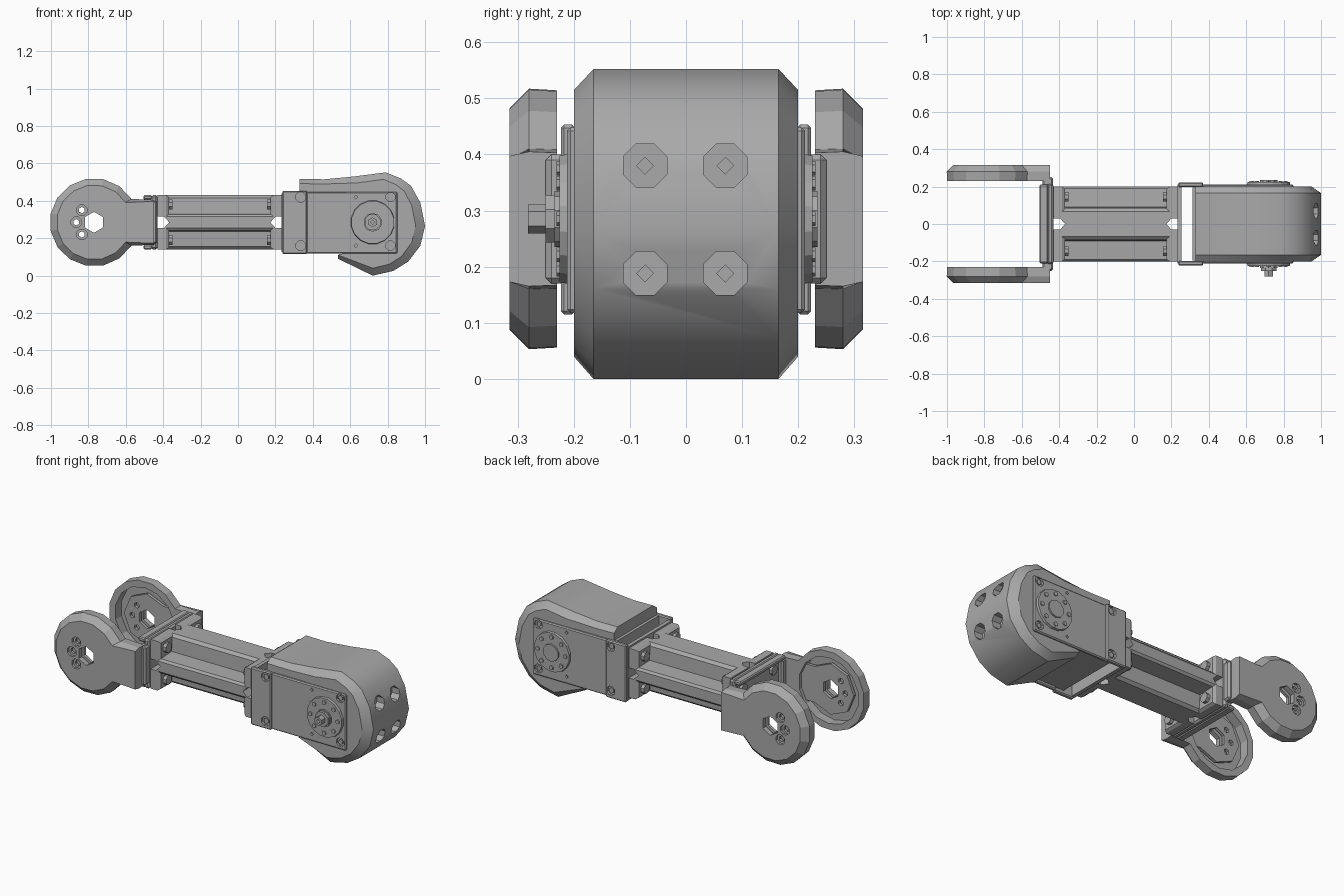
import bpy, bmesh
from math import radians, cos, sin, pi
from mathutils import Vector

if "Cube" in bpy.data.objects:
    bpy.data.objects.remove(bpy.data.objects["Cube"])

grey = bpy.data.materials.new("machined grey")
grey.use_nodes = True
grey.diffuse_color = (0.4, 0.4, 0.4, 1)
next(n for n in grey.node_tree.nodes if n.type == 'BSDF_PRINCIPLED').inputs["Base Color"].default_value = (0.4, 0.4, 0.4, 1)

MID = 0.285            # height of the arm's axis
FORK, HUB = -0.77, 0.72   # x of the two joints


def finish(name, bm):
    bmesh.ops.recalc_face_normals(bm, faces=bm.faces)
    mesh = bpy.data.meshes.new(name)
    bm.to_mesh(mesh)
    bm.free()
    mesh.materials.append(grey)
    ob = bpy.data.objects.new(name, mesh)
    bpy.context.collection.objects.link(ob)
    return ob


def loft(name, rings):
    """Skin a stack of equal rings and cap both ends."""
    bm = bmesh.new()
    loops = [[bm.verts.new(p) for p in ring] for ring in rings]
    n = len(loops[0])
    for a, b in zip(loops, loops[1:]):
        for i in range(n):
            bm.faces.new((a[i], a[(i + 1) % n], b[(i + 1) % n], b[i]))
    bm.faces.new(loops[0])
    bm.faces.new(loops[-1])
    return finish(name, bm)


def side_prism(name, layers):
    """Layers are (y, outline) pairs, outlines in x and z."""
    return loft(name, [[(x, y, z) for x, z in pts] for y, pts in layers])


def box(name, x, y, z, bevel=0.0):
    bm = bmesh.new()
    bmesh.ops.create_cube(bm, size=1)
    for v in bm.verts:
        for i, (lo, hi) in enumerate((x, y, z)):
            v.co[i] = (lo + hi) / 2 + v.co[i] * (hi - lo)
    if bevel:
        bmesh.ops.bevel(bm, geom=bm.edges[:], offset=bevel, segments=1, affect='EDGES')
    return finish(name, bm)


def rod(name, axis, start, end, radius, sides=8, tip=None):
    """Polygonal rod from start to end along x or y."""
    start, end = Vector(start), Vector(end)
    u = Vector((0, 1, 0)) if axis == 'X' else Vector((1, 0, 0))
    w = Vector((0, 0, 1))
    turn = pi / sides if sides > 4 else 0

    def ring(c, r):
        return [c + r * (u * cos(turn + 2 * pi * i / sides) + w * sin(turn + 2 * pi * i / sides)) for i in range(sides)]
    return loft(name, [ring(start, radius), ring(end, tip or radius)])


def cut(target, cutters):
    for c in cutters:
        m = target.modifiers.new("cut", 'BOOLEAN')
        m.operation, m.solver, m.object = 'DIFFERENCE', 'EXACT', c
        bpy.context.view_layer.objects.active = target
        bpy.ops.object.modifier_apply(modifier=m.name)
        bpy.data.objects.remove(c)


def y_bore(x, z, r, y0, y1, sides=8):
    return rod("bore", 'Y', (x, y0, z), (x, y1, z), r, sides)


def arc(r, a0, a1, n):
    return [(FORK + r * cos(radians(a0 + (a1 - a0) * i / n)),
             MID + r * sin(radians(a0 + (a1 - a0) * i / n))) for i in range(n + 1)]


# Fork: two dished guards with an inner plate each
def paddle(r, half, end=-0.45):
    return [(end, MID - half), (end, MID + half)] + arc(r, 32, 328, 13)


spots = [(-0.835, 0.35), (-0.835, 0.22), (-0.865, MID)]
for s, side in ((-1, "front"), (1, "back")):
    def fork_holes():
        return [y_bore(FORK, MID, 0.056, s * 0.2, s * 0.35, 6)] + [
            y_bore(x, z, 0.017, s * 0.2, s * 0.35, 6) for x, z in spots]
    guard = side_prism(side + "_fork_guard", [
        (s * 0.23, paddle(0.233, 0.118)), (s * 0.28, paddle(0.236, 0.12)), (s * 0.315, paddle(0.2, 0.112))])
    cut(guard, [y_bore(FORK, MID, 0.195, s * 0.2, s * 0.285, 14)] + fork_holes()
        + [y_bore(x, z, 0.03, s * 0.3, s * 0.35) for x, z in spots])
    web = [(-0.45, 0.18), (-0.45, 0.39)] + arc(0.15, 45, 315, 6)
    cut(side_prism(side + "_fork_plate", [(s * 0.25, web), (s * 0.268, web)]), fork_holes())
    box(side + "_fork_shoulder", (-0.49, -0.432), sorted((s * 0.2, s * 0.25)), (0.17, 0.4), 0.01)

# Fork yoke: web with lips and corner screws
box("yoke_web", (-0.465, -0.43), (-0.215, 0.215), (0.14, 0.43), 0.01)
for z in (0.14, 0.405):
    box("yoke_lip", (-0.505, -0.46), (-0.21, 0.21), (z, z + 0.025), 0.006)
for y in (-0.14, 0.14):
    for z in (0.21, 0.36):
        rod("yoke_screw", 'X', (-0.46, y, z), (-0.48, y, z), 0.028)

# Beam with a cross-shaped section, one quarter mirrored around
quarter = [(0.2, 0.03), (0.19, 0.043), (0.09, 0.048), (0.085, 0.13), (0.068, 0.145)]
section = []
for sy, sz, step in ((1, 1, 1), (-1, 1, -1), (-1, -1, 1), (1, -1, -1)):
    section += [(sy * y, MID + sz * z) for y, z in quarter[::step]]
beam = loft("beam", [[(x, y, z) for y, z in section] for x in (-0.42, 0.225)])


def notches(end, way):
    """Pointed slots, open at the beam's end, cut along y and z."""
    pts = [(-0.01, -0.03), (0.035, -0.03), (0.062, 0), (0.035, 0.03), (-0.01, 0.03)]
    return [loft("slot", [[(end + way * a, d, MID + b) for a, b in pts] for d in (-0.3, 0.3)]),
            loft("slot", [[(end + way * a, b, MID + d) for a, b in pts] for d in (-0.3, 0.3)])]


# End blocks, flared toward the beam, with corner screws
for end, way in ((-0.43, 1), (0.235, -1)):
    cut(beam, notches(end, way))
    block = loft("beam_end_block", [
        [(end + way * d, y * hy, MID + z * hz) for y, z in ((-1, -1), (1, -1), (1, 1), (-1, 1))]
        for d, hy, hz in ((0, 0.2, 0.145), (0.045, 0.2, 0.145), (0.06, 0.19, 0.135))])
    cut(block, notches(end, way))
    for y in (-0.145, 0.145):
        for z in (MID - 0.095, MID + 0.095):
            rod("beam_screw", 'X', (end + way * 0.05, y, z), (end + way * 0.08, y, z), 0.028)

# Motor bracket: web and two cheeks
box("bracket_web", (0.233, 0.255), (-0.21, 0.21), (0.125, 0.44))
for s in (-1, 1):
    cheek = box("bracket_cheek", (0.237, 0.37), sorted((s * 0.197, s * 0.223)), (0.115, 0.453), 0.006)
    cut(cheek, [y_bore(0.335, z, 0.028, s * 0.208, s * 0.25) for z in (0.16, 0.42)])
    for z in (0.16, 0.42):
        rod("cheek_screw", 'Y', (0.335, s * 0.2, z), (0.335, s * 0.216, z), 0.017, 6)

# Motor body and its chamfered cover, hollow at the lower lip
box("motor_body", (0.313, 0.8), (-0.195, 0.195), (0.135, 0.45))
outline = [(0.33, 0.45), (0.33, 0.517), (0.46, 0.515), (0.62, 0.53), (0.79, 0.552), (0.87, 0.52),
           (0.925, 0.48), (0.975, 0.39), (1.0, 0.265), (0.975, 0.16), (0.91, 0.075), (0.83, 0.025), (0.72, 0.0),
           (0.535, 0.09), (0.54, 0.115), (0.58, 0.12), (0.58, 0.45)]


def inset(p):
    x, z = p
    if x < 0.6:
        return (x, z - 0.025) if z > 0.5 else (x, max(z, 0.11))
    return (HUB + (x - HUB) * 0.82, MID + (z - MID) * 0.86)


rim = [inset(p) for p in outline]
cover = side_prism("motor_cover", [(-0.2, rim), (-0.165, outline), (0.165, outline), (0.2, rim)])
cavity = [(0.5, 0.12), (0.55, 0.112), (0.72, 0.03), (0.81, 0.05), (0.81, 0.2), (0.5, 0.2)]
cutters = [side_prism("cavity", [(-0.165, cavity), (0.165, cavity)])]
for y in (-0.073, 0.07):
    for z in (0.188, 0.38):
        cutters.append(rod("bore", 'X', (0.93, y, z), (1.1, y, z), 0.042))
        cutters.append(rod("bore", 'X', (0.89, y, z), (1.0, y, z), 0.015, 4))
cut(cover, cutters)
bpy.ops.object.select_all(action='DESELECT')
cover.select_set(True)
bpy.context.view_layer.objects.active = cover
bpy.ops.object.shade_smooth_by_angle(angle=radians(30))

# Motor face plates, flanges and bolts on both sides
for s in (-1, 1):
    face = box("motor_face", (0.365, 0.852), sorted((s * 0.19, s * 0.212)), (0.118, 0.448), 0.006)
    cut(face, [y_bore(0.815, z, 0.026, s * 0.2, s * 0.25) for z in (0.16, 0.42)]
        + [y_bore(0.63, z, 0.01, s * 0.2, s * 0.25, 4) for z in (0.16, 0.42)])
    for z in (0.16, 0.42):
        rod("face_screw", 'Y', (0.815, s * 0.195, z), (0.815, s * 0.208, z), 0.015, 6)
    rod("flange", 'Y', (HUB, s * 0.2, MID), (HUB, s * 0.225, MID), 0.12, 16, 0.115)
    rod("flange_boss", 'Y', (HUB, s * 0.22, MID), (HUB, s * 0.234, MID), 0.05, 10)
    for i in range(8):
        a = i * pi / 4
        x, z = HUB + 0.09 * cos(a), MID + 0.09 * sin(a)
        rod("flange_bolt", 'Y', (x, s * 0.22, z), (x, s * 0.231, z), 0.013, 6)

# Output shaft on the front
rod("shaft_collar", 'Y', (HUB, -0.23, MID), (HUB, -0.25, MID), 0.045)
shaft = rod("shaft", 'Y', (HUB, -0.24, MID), (HUB, -0.282, MID), 0.026, 6)
cut(shaft, [y_bore(HUB, MID, 0.012, -0.26, -0.3, 4)])
